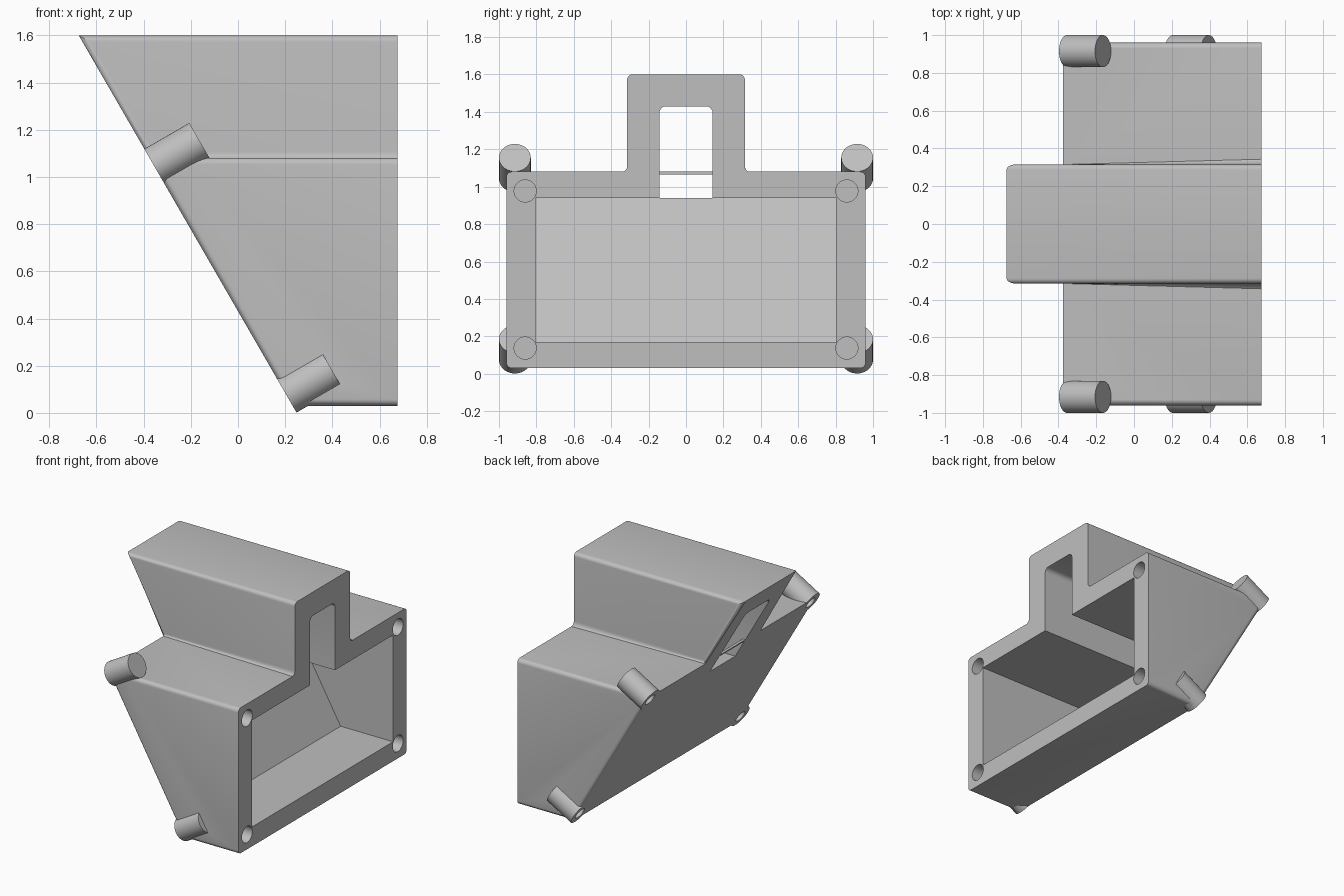
import bpy, bmesh, math
from mathutils import Vector, Matrix

if "Cube" in bpy.data.objects:
    bpy.data.objects.remove(bpy.data.objects["Cube"])

TILT = math.tan(math.radians(30))
END = 0.675          # open vertical end
AXIS = Vector((math.cos(math.radians(30)), 0, 0.5))   # normal of the slanted face, pointing inward

grey = bpy.data.materials.new("plain_grey")
grey.use_nodes = True
colour = (0.52, 0.52, 0.52, 1)
grey.diffuse_color = colour
grey.node_tree.nodes["Principled BSDF"].inputs["Base Color"].default_value = colour


def slant(z):
    return -0.675 + (1.6 - z) * TILT


def finish(bm, name):
    bmesh.ops.recalc_face_normals(bm, faces=bm.faces)
    mesh = bpy.data.meshes.new(name)
    bm.to_mesh(mesh)
    bm.free()
    mesh.materials.append(grey)
    obj = bpy.data.objects.new(name, mesh)
    bpy.context.collection.objects.link(obj)
    return obj


def prism(name, profile, shift, end, radius=0, rounded=None):
    """Extrude a y-z profile along x, with a slanted start and a vertical end."""
    bm = bmesh.new()
    a = [bm.verts.new((slant(z) + shift, y, z)) for y, z in profile]
    b = [bm.verts.new((end, y, z)) for y, z in profile]
    bm.faces.new(a)
    bm.faces.new(b)
    n = len(profile)
    for i in range(n):
        j = (i + 1) % n
        bm.faces.new((a[i], a[j], b[j], b[i]))
    bmesh.ops.recalc_face_normals(bm, faces=bm.faces)
    if radius:
        edges = [e for e in bm.edges if rounded(*[v.co for v in e.verts])]
        bmesh.ops.bevel(bm, geom=edges, offset=radius, segments=5, profile=0.5, affect='EDGES')
    return finish(bm, name)


def cylinder(name, start, direction, radius, length):
    bm = bmesh.new()
    turn = direction.to_track_quat('Z', 'Y').to_matrix().to_4x4()
    move = Matrix.Translation(Vector(start) + direction * length / 2)
    bmesh.ops.create_cone(bm, cap_ends=True, segments=40, radius1=radius, radius2=radius,
                          depth=length, matrix=move @ turn)
    return finish(bm, name)


def combine(target, tool, operation):
    mod = target.modifiers.new(operation.lower(), 'BOOLEAN')
    mod.operation, mod.solver, mod.object = operation, 'EXACT', tool
    bpy.context.view_layer.update()
    mesh = bpy.data.meshes.new_from_object(
        target.evaluated_get(bpy.context.evaluated_depsgraph_get()))
    target.modifiers.clear()
    target.data = mesh
    bpy.data.objects.remove(tool)


# Stepped housing with rounded long edges and sides
half = [(0.96, 0.03), (0.96, 1.08), (0.315, 1.08), (0.315, 1.6)]
outline = half + [(-y, z) for y, z in reversed(half)]
housing = prism("housing", outline, 0, END, 0.028,
                lambda p, q: abs(p.y - q.y) < 0.001 and min(p.x, q.x) < END - 0.01)

# Corner pegs, flush with the slanted face
corners = [(side, z) for side in (-1, 1) for z in (0.075, 1.045)]
for side, z in corners:
    peg = cylinder("peg", (slant(z), side * 0.915, z), AXIS, 0.085, 0.22)
    combine(housing, peg, 'UNION')

# Main cavity, leaving a slanted wall
cavity = [(-0.805, 0.17), (0.805, 0.17), (0.805, 0.94), (-0.805, 0.94)]
combine(housing, prism("cavity_cutter", cavity, 0.105, 1), 'DIFFERENCE')

# Slot running right through the raised part
slot = [(-0.142, 0.939), (0.142, 0.939), (0.142, 1.43), (-0.142, 1.43)]
slot_cutter = prism("slot_cutter", slot, -0.2, 1, 0.035,
                    lambda p, q: min(p.z, q.z) > 1.4 and abs(p.y - q.y) < 0.001)
combine(housing, slot_cutter, 'DIFFERENCE')

# Screw holes in the pegs and in the open rim
for side, z in corners:
    start = Vector((slant(z), side * 0.915, z)) - AXIS * 0.05
    combine(housing, cylinder("peg_hole", start, AXIS, 0.043, 0.22), 'DIFFERENCE')
for side in (-1, 1):
    for z in (0.137, 0.977):
        hole = cylinder("rim_hole", (END + 0.05, side * 0.86, z), Vector((-1, 0, 0)), 0.059, 0.25)
        combine(housing, hole, 'DIFFERENCE')

# Thin bar across the slot at deck height
strip = [(-0.15, 1.065), (0.15, 1.065), (0.15, 1.08), (-0.15, 1.08)]
bar = prism("slot_bar", strip, 0, slant(1.065) + 0.012)

bpy.ops.object.select_all(action='DESELECT')
housing.select_set(True)
bpy.context.view_layer.objects.active = housing
bpy.ops.object.shade_smooth_by_angle(angle=math.radians(30))
